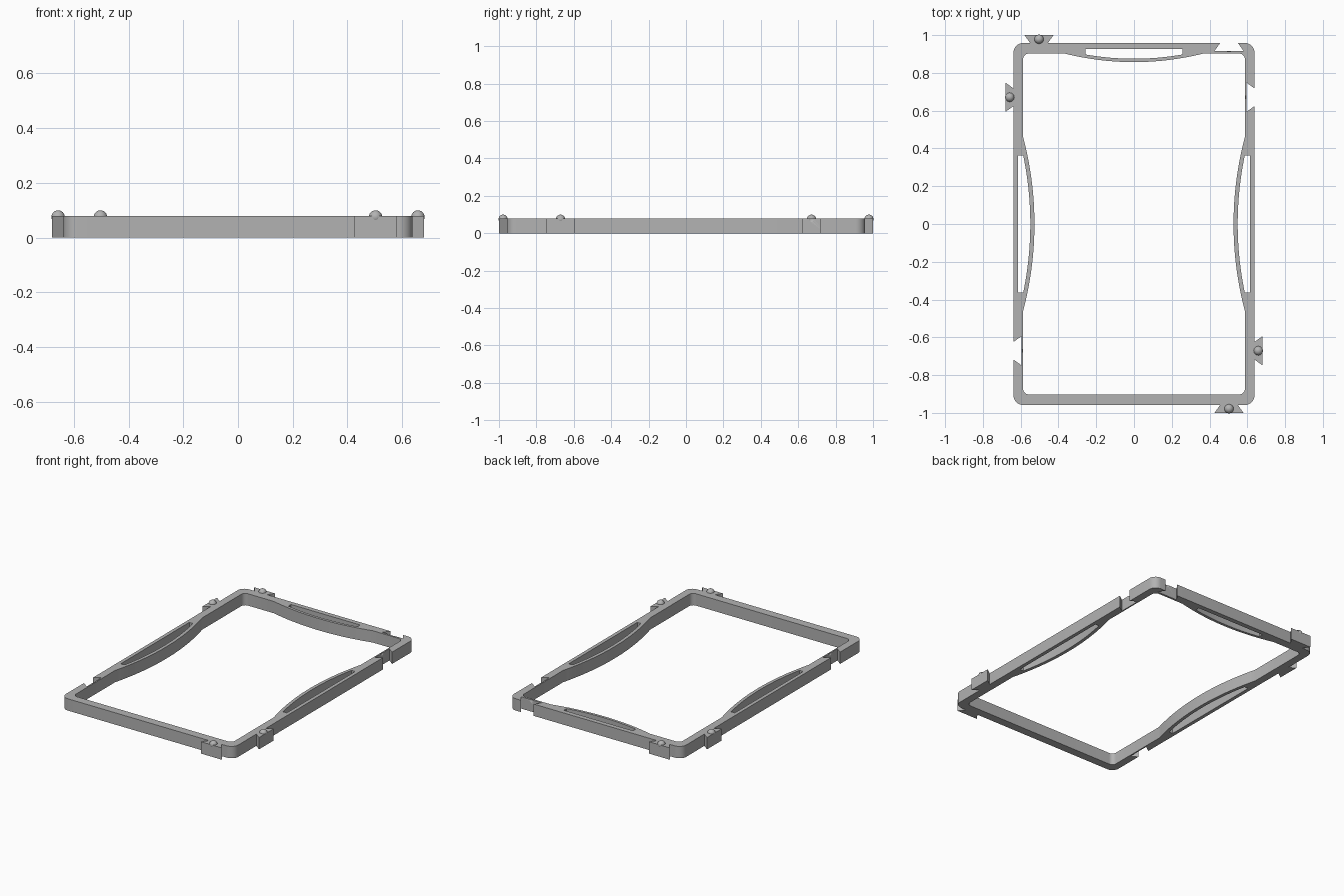
import bpy, bmesh
from math import sin, cos, sqrt, radians, pi
from mathutils import Matrix

cube = bpy.data.objects.get("Cube")
if cube:
    bpy.data.objects.remove(cube, do_unlink=True)

# Main dimensions
OUT_X, OUT_Y = 0.638, 0.958      # outer half sizes of the frame
IN_X, IN_Y = 0.587, 0.902        # inner half sizes of the frame
HEIGHT = 0.079
DEPTH = 0.042                    # dovetail depth
NARROW, WIDE = 0.047, 0.077      # dovetail half widths
BALL_R, BALL_Z = 0.0245, 0.075
END_POS, SIDE_POS = 0.503, 0.671

grey = bpy.data.materials.new("light_grey")
grey.use_nodes = True
colour = (0.45, 0.45, 0.45, 1)
grey.diffuse_color = colour
grey.node_tree.nodes["Principled BSDF"].inputs["Base Color"].default_value = colour


def finish(name, bm, matrix=Matrix()):
    bm.transform(matrix)
    bmesh.ops.recalc_face_normals(bm, faces=bm.faces)
    mesh = bpy.data.meshes.new(name)
    bm.to_mesh(mesh)
    bm.free()
    mesh.materials.append(grey)
    mesh.shade_smooth()
    mesh.set_sharp_from_angle(angle=radians(30))
    obj = bpy.data.objects.new(name, mesh)
    bpy.context.collection.objects.link(obj)
    return obj


def prism(name, points, z0, z1, matrix=Matrix()):
    bm = bmesh.new()
    face = bm.faces.new([bm.verts.new((x, y, z0)) for x, y in points])
    top = bmesh.ops.extrude_face_region(bm, geom=[face])["geom"]
    verts = [v for v in top if isinstance(v, bmesh.types.BMVert)]
    bmesh.ops.translate(bm, verts=verts, vec=(0, 0, z1 - z0))
    return finish(name, bm, matrix)


def ball(name, matrix, offset):
    bm = bmesh.new()
    bmesh.ops.create_uvsphere(bm, u_segments=32, v_segments=16, radius=BALL_R)
    return finish(name, bm, matrix @ Matrix.Translation((0, offset, BALL_Z)))


def wall(x, y, degrees):
    """Local frame on a wall: +y points out of the frame."""
    return Matrix.Translation((x, y, 0)) @ Matrix.Rotation(radians(degrees), 4, "Z")


def corner(cx, cy, r, start, steps=10):
    angles = [radians(start) + pi / 2 * i / steps for i in range(steps + 1)]
    return [(cx + r * cos(a), cy + r * sin(a)) for a in angles]


def bow(half, sag, inset=0.0, reach=None, steps=32):
    """Shallow arc bulging inwards, optionally offset concentrically."""
    r = (half * half + sag * sag) / (2 * sag) - inset
    reach = reach or half
    ts = [reach - 2 * reach * i / steps for i in range(steps + 1)]
    return [(t, r - sqrt(r * r - t * t) - sag + inset) for t in ts]


def placed(matrix, points):
    return [tuple((matrix @ Matrix.Translation((x, y, 0))).translation.xy) for x, y in points]


# Frame outline
r = 0.05
outline = []
for sx, sy, start in ((1, 1, 0), (-1, 1, 90), (-1, -1, 180), (1, -1, 270)):
    outline += corner(sx * (OUT_X - r), sy * (OUT_Y - r), r, start)
frame = prism("frame", outline, 0, HEIGHT)

# Central opening, with bowed grips on three walls
r = 0.03
cx, cy = IN_X - r, IN_Y - r
back, left, right = wall(0, IN_Y, 0), wall(-IN_X, 0, 90), wall(IN_X, 0, -90)
END_BOW, SIDE_BOW = (0.365, 0.045), (0.46, 0.06)
opening = (placed(back, bow(*END_BOW)) + corner(-cx, cy, r, 90)
           + placed(left, bow(*SIDE_BOW)) + corner(-cx, -cy, r, 180)
           + corner(cx, -cy, r, 270)
           + placed(right, bow(*SIDE_BOW)) + corner(cx, cy, r, 0))
cutters = [prism("opening_cutter", opening, -0.1, 0.2)]

# Long slots behind the bowed grips
for matrix, shape, reach, thick, out in ((back, END_BOW, 0.256, 0.018, 0.024),
                                         (left, SIDE_BOW, 0.362, 0.022, 0.027),
                                         (right, SIDE_BOW, 0.362, 0.022, 0.027)):
    slot = bow(*shape, thick, reach) + [(-reach, out), (reach, out)]
    cutters.append(prism("slot_cutter", slot, -0.1, 0.2, matrix))

# Dovetail sockets with a shallow ball dimple
sockets = (wall(END_POS, OUT_Y, 0), wall(-END_POS, -OUT_Y, 180),
           wall(OUT_X, SIDE_POS, -90), wall(-OUT_X, -SIDE_POS, 90))
socket_shape = [(-NARROW, 0.02), (-NARROW, 0), (-WIDE, -DEPTH),
                (WIDE, -DEPTH), (NARROW, 0), (NARROW, 0.02)]
for matrix in sockets:
    cutters.append(prism("socket_cutter", socket_shape, -0.1, 0.2, matrix))
    cutters.append(ball("dimple_cutter", matrix, -0.022))

for cutter in cutters:
    cutter.hide_render = True
    mod = frame.modifiers.new("cut", "BOOLEAN")
    mod.operation, mod.solver, mod.object = "DIFFERENCE", "EXACT", cutter

# Bake the cuts and drop the cutters
bpy.context.view_layer.update()
cut = bpy.data.meshes.new_from_object(frame.evaluated_get(bpy.context.evaluated_depsgraph_get()))
frame.modifiers.clear()
frame.data = cut
cut.shade_smooth()
cut.set_sharp_from_angle(angle=radians(30))
for cutter in cutters:
    bpy.data.objects.remove(cutter, do_unlink=True)

# Dovetail tabs with snap balls
tab_shape = [(-NARROW, 0), (NARROW, 0), (WIDE, DEPTH), (-WIDE, DEPTH)]
for name, matrix in (("back", wall(-END_POS, OUT_Y, 0)),
                     ("front", wall(END_POS, -OUT_Y, 180)),
                     ("right", wall(-OUT_X, SIDE_POS, 90)),
                     ("left", wall(OUT_X, -SIDE_POS, -90))):
    prism(name + "_dovetail_tab", tab_shape, 0, HEIGHT, matrix)
    ball(name + "_snap_ball", matrix, 0.02)
